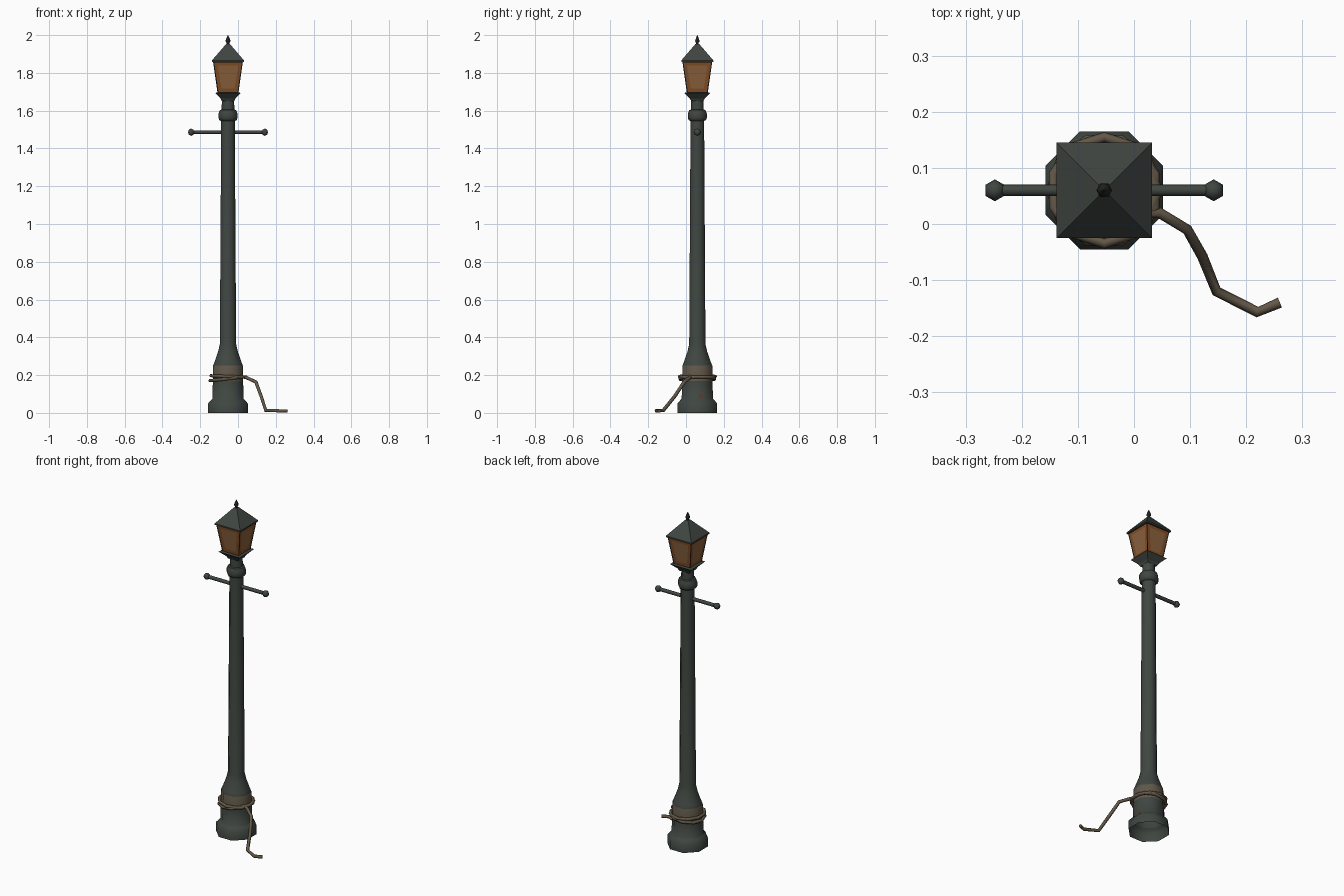
import bpy, bmesh, math
from mathutils import Vector

if "Cube" in bpy.data.objects:
    bpy.data.objects.remove(bpy.data.objects["Cube"])

CX, CY = -0.053, 0.06  # axis of the post


def mat(name, rgb):
    m = bpy.data.materials.new(name)
    m.diffuse_color = (*rgb, 1)
    m.use_nodes = True
    m.node_tree.nodes["Principled BSDF"].inputs["Base Color"].default_value = m.diffuse_color
    return m


IRON = mat("dark green iron", (0.050, 0.061, 0.053))
EDGE = mat("black iron", (0.014, 0.017, 0.015))
ROPE = mat("brown rope", (0.125, 0.098, 0.066))
BAND = mat("worn brown paint", (0.120, 0.096, 0.068))
GLASS = mat("amber glass", (0.230, 0.075, 0.018))
GLOW = mat("pale amber glass", (0.260, 0.120, 0.048))
RUST = mat("rust", (0.130, 0.040, 0.018))


def finish(name, bm, mats, smooth=0):
    bmesh.ops.recalc_face_normals(bm, faces=bm.faces)
    me = bpy.data.meshes.new(name)
    bm.to_mesh(me)
    bm.free()
    ob = bpy.data.objects.new(name, me)
    bpy.context.collection.objects.link(ob)
    for m in mats:
        me.materials.append(m)
    if smooth:
        bpy.ops.object.select_all(action='DESELECT')
        bpy.context.view_layer.objects.active = ob
        ob.select_set(True)
        bpy.ops.object.shade_smooth_by_angle(angle=math.radians(smooth))
    return ob


def lathe(profile, n, flat=True, caps=(False, False)):
    """Stack n-sided rings of (half width, z) around the post axis."""
    bm = bmesh.new()
    k = 1 / math.cos(math.pi / n) if flat else 1
    ph = math.pi / n if flat else 0
    rings = [[bm.verts.new((CX + r * k * math.cos(ph + math.tau * i / n),
                            CY + r * k * math.sin(ph + math.tau * i / n), z))
              for i in range(n)] for r, z in profile]
    for a, b in zip(rings, rings[1:]):
        for i in range(n):
            j = (i + 1) % n
            bm.faces.new((a[i], a[j], b[j], b[i]))
    for cap, ring in zip(caps, (rings[0], rings[-1])):
        if cap:
            bm.faces.new(ring)
    return bm


def tube(name, pts, r, m, sides=6, cyclic=False):
    """Sweep a regular section along a path, mitred at each bend."""
    bm = bmesh.new()
    pts = [Vector(p) for p in pts]
    rings, n = [], len(pts)
    for i, p in enumerate(pts):
        a = pts[i - 1] if i or cyclic else p
        b = pts[(i + 1) % n] if i < n - 1 or cyclic else p
        t = (b - a).normalized()
        u = t.cross(Vector((0, 0, 1))).normalized()
        v = u.cross(t)
        rings.append([bm.verts.new(p + r * (math.cos(math.tau * k / sides) * u
                                            + math.sin(math.tau * k / sides) * v))
                      for k in range(sides)])
    for i in range(n if cyclic else n - 1):
        a, b = rings[i], rings[(i + 1) % n]
        for k in range(sides):
            j = (k + 1) % sides
            bm.faces.new((a[k], a[j], b[j], b[k]))
    if not cyclic:
        bm.faces.new(rings[0])
        bm.faces.new(rings[-1])
    return finish(name, bm, [m], 65)


# Post: open-bottomed octagonal base, tapered shaft, collar and neck
post = lathe([(0.105, 0), (0.105, 0.05), (0.088, 0.07), (0.083, 0.075), (0.080, 0.17),
              (0.079, 0.25), (0.071, 0.27), (0.052, 0.325), (0.043, 0.365),
              (0.036, 1.545), (0.046, 1.55), (0.050, 1.562), (0.050, 1.585),
              (0.043, 1.603), (0.034, 1.606), (0.032, 1.66)], 8)
for f in post.faces:
    z = f.calc_center_median().z
    f.material_index = 1 if 0.17 < z < 0.25 else 0
finish("post", post, [IRON, BAND], 47)

# Rust spot on the right side of the base
bm = bmesh.new()
x = CX + 0.0835
bm.faces.new([bm.verts.new((x, y, z)) for y, z in
              ((0.065, 0.08), (0.085, 0.076), (0.092, 0.09), (0.078, 0.1))])
finish("rust_spot", bm, [RUST])

# Square cup carrying the lantern
finish("lantern_cup", lathe([(0.032, 1.65), (0.040, 1.665), (0.069, 1.694), (0.054, 1.697)],
                            4, caps=(False, True)), [IRON])

# Lantern: four tapered panes with dark frames and a paler centre
bm = lathe([(0.055, 1.692), (0.079, 1.86)], 4)
bm.normal_update()
panes = bm.faces[:]
bmesh.ops.inset_individual(bm, faces=panes, thickness=0.008, depth=-0.003)
for f in panes:
    f.material_index = 1
bmesh.ops.inset_individual(bm, faces=panes, thickness=0.024)
for f in panes:
    f.material_index = 2
finish("lantern", bm, [EDGE, GLASS, GLOW])

# Roof and finial
finish("roof", lathe([(0.078, 1.857), (0.085, 1.858), (0.085, 1.866), (0.010, 1.953)], 4,
                     caps=(True, True)), [IRON])
finish("finial", lathe([(0.009, 1.948), (0.007, 1.958), (0.014, 1.968), (0.010, 1.98),
                        (0.001, 2.0)], 6, False, (False, True)), [EDGE], 62)

# Ladder bar with a knob at each end
tube("ladder_bar", [(CX - 0.19, CY, 1.486), (CX + 0.19, CY, 1.486)], 0.0105, IRON)
for side in (-1, 1):
    bm = bmesh.new()
    bmesh.ops.create_uvsphere(bm, u_segments=6, v_segments=4, radius=0.0195)
    bmesh.ops.translate(bm, verts=bm.verts, vec=(CX + side * 0.195, CY, 1.486))
    finish("bar_knob", bm, [IRON], 65)

# Rope: two slightly tilted loops and a tail falling to the ground
for idx, (z, tilt) in enumerate(((0.181, 0.010), (0.193, -0.004))):
    tube(f"rope_loop_{idx + 1}",
         [(CX + 0.095 * math.cos(a), CY + 0.095 * math.sin(a), z + tilt * math.cos(a))
          for a in (math.tau * (i + 0.5 * idx) / 10 for i in range(10))],
         0.009, ROPE, cyclic=True)
tube("rope_tail", [(0.0, -0.01 + 0.03, 0.195), (0.045, 0.02, 0.187), (0.095, -0.01, 0.163),
                   (0.122, -0.058, 0.09), (0.147, -0.12, 0.013), (0.22, -0.157, 0.011),
                   (0.26, -0.14, 0.011)], 0.0095, ROPE)
